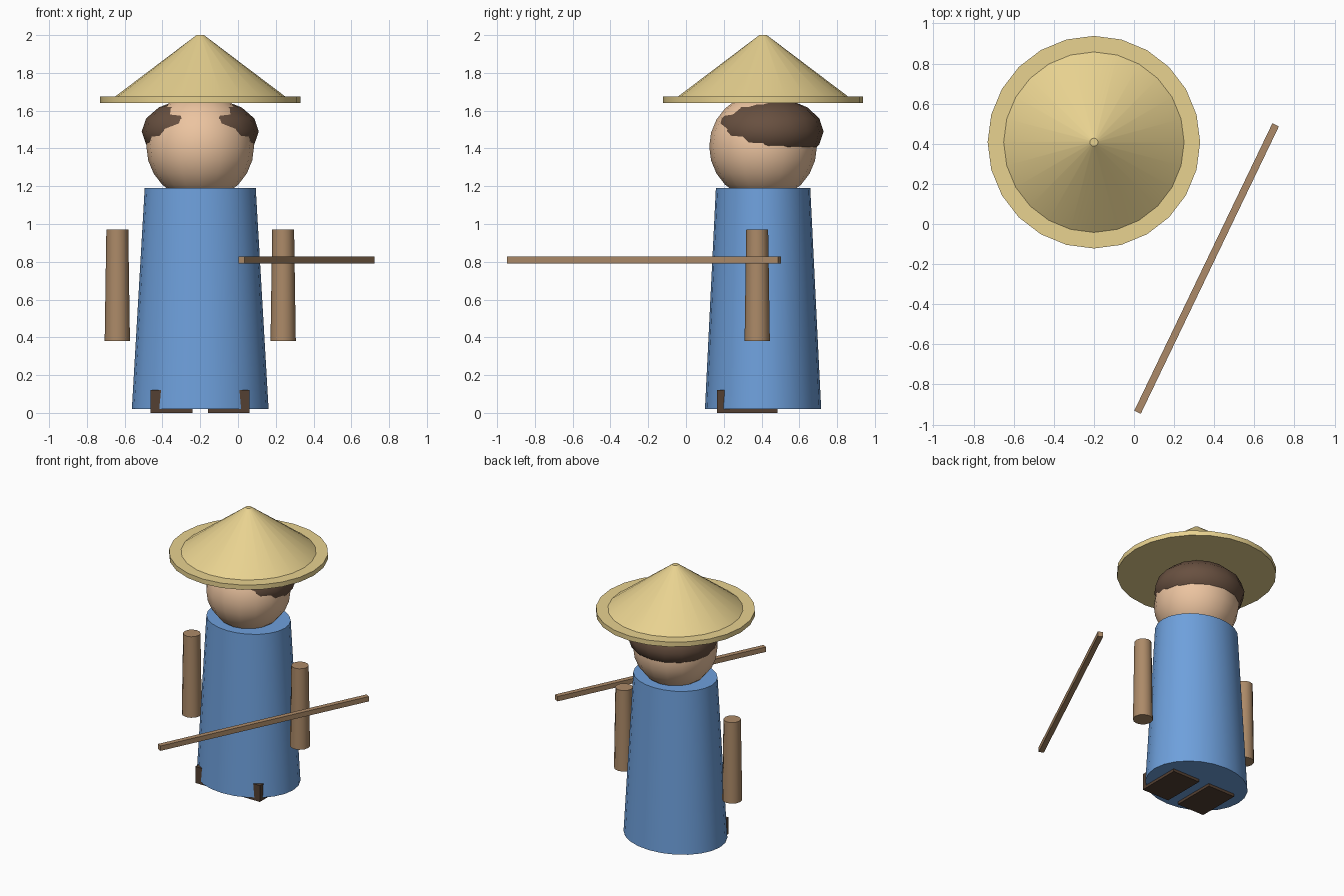
import bpy
import math

if "Cube" in bpy.data.objects:
    bpy.data.objects.remove(bpy.data.objects["Cube"])

CX, CY = -0.20, 0.408  # vertical axis of the figure


def material(name, srgb):
    m = bpy.data.materials.new(name)
    m.diffuse_color = [((c / 255 + 0.055) / 1.055) ** 2.4 for c in srgb] + [1]
    m.use_nodes = True
    m.node_tree.nodes["Principled BSDF"].inputs["Base Color"].default_value = m.diffuse_color
    return m


BLUE = material("blue_cloth", (110, 160, 220))
SKIN = material("skin", (236, 196, 160))
HAIR = material("dark_brown", (104, 80, 64))
STRAW = material("straw", (232, 210, 144))
WOOD = material("tan_brown", (172, 138, 104))
SHOE = material("shoe_brown", (84, 64, 50))


def finish(name, mat, scale, smooth=None):
    ob = bpy.context.object
    ob.name = name
    ob.scale = scale
    ob.data.materials.append(mat)
    bpy.ops.object.transform_apply(location=False, rotation=False, scale=True)
    if smooth:
        bpy.ops.object.shade_smooth_by_angle(angle=math.radians(smooth))
    return ob


def frustum(name, mat, x, y, z0, z1, r0, r1, sides, flat=1.0):
    bpy.ops.mesh.primitive_cone_add(vertices=sides, radius1=r0, radius2=r1,
                                    depth=z1 - z0, location=(x, y, (z0 + z1) / 2))
    return finish(name, mat, (1, flat, 1), 30)


def ball(name, mat, loc, radii, segments, rings):
    bpy.ops.mesh.primitive_uv_sphere_add(segments=segments, ring_count=rings,
                                         radius=1, location=loc)
    return finish(name, mat, radii, 60)


def box(name, mat, loc, size, turn=0.0):
    bpy.ops.mesh.primitive_cube_add(size=1, location=loc, rotation=(0, 0, turn))
    return finish(name, mat, size)


# Robe: tapered, slightly flattened front to back
frustum("robe", BLUE, CX, CY, 0.02, 1.19, 0.362, 0.294, 24, 0.85)

# Head and the squashed hair ball that shows as a band around it
ball("head", SKIN, (CX, CY, 1.41), (0.285, 0.285, 0.285), 16, 12)
ball("hair", HAIR, (CX, CY + 0.03, 1.49), (0.31, 0.29, 0.18), 16, 8)

# Straw hat
frustum("hat_brim", STRAW, CX, CY, 1.64, 1.675, 0.53, 0.53, 24)
frustum("hat_cone", STRAW, CX, CY, 1.675, 2.0, 0.45, 0.02, 24)

# Arms and feet, one per side
for side, label in ((-1, "left"), (1, "right")):
    frustum(label + "_arm", WOOD, CX + side * 0.439, 0.377, 0.38, 0.97,
            0.067, 0.058, 12)
    box(label + "_foot", SHOE, (CX + side * 0.152, 0.325, 0.06),
        (0.22, 0.32, 0.12))

# Walking staff, lying level in front of the right arm
box("staff", WOOD, (0.362, -0.222, 0.81), (0.036, 1.59, 0.036),
    -math.atan2(0.433, 0.901))
